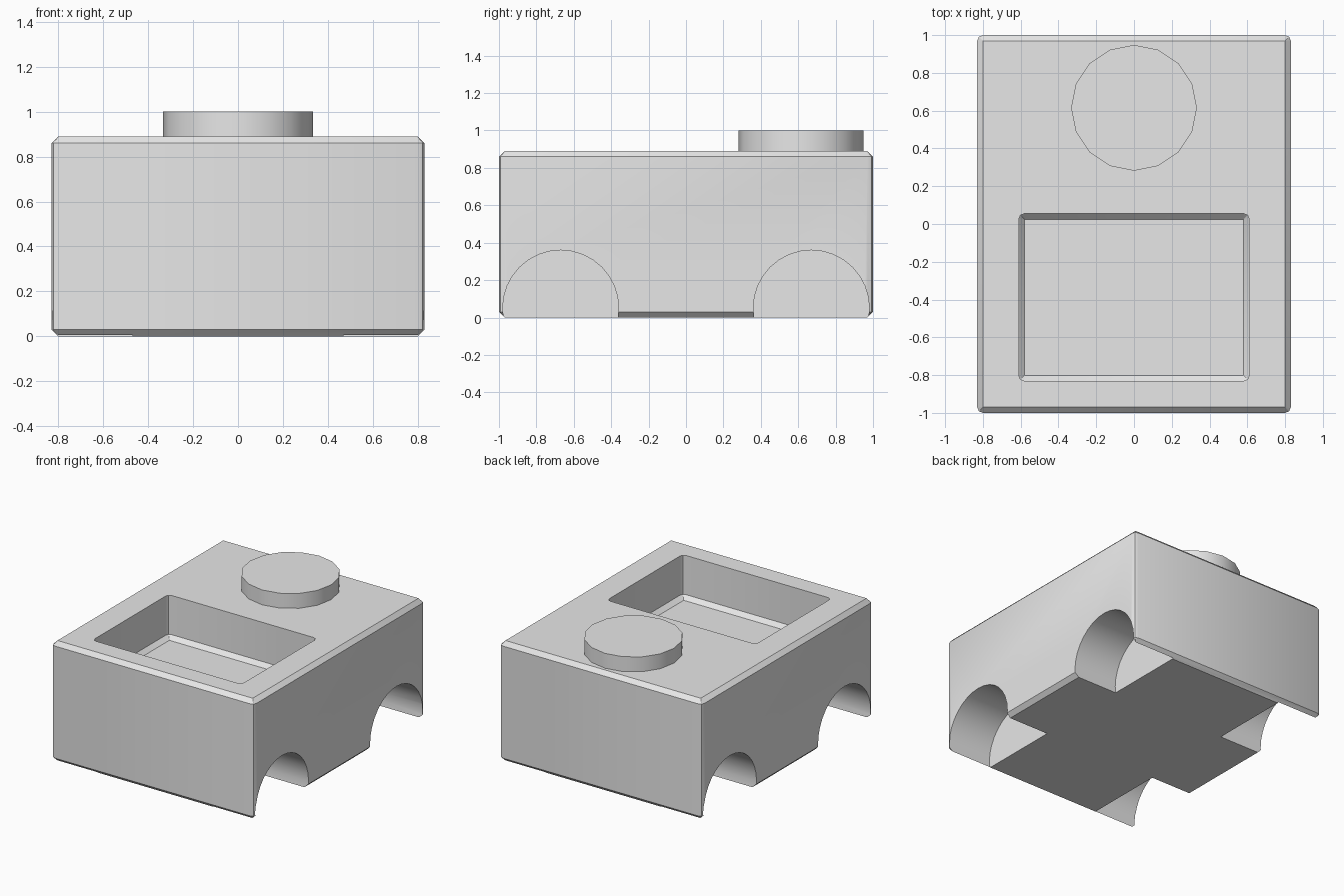
import bpy, bmesh, math
from mathutils import Matrix

cube = bpy.data.objects.get("Cube")
if cube:
    bpy.data.objects.remove(cube, do_unlink=True)

GREY = (0.8, 0.8, 0.8, 1)
grey = bpy.data.materials.new("light grey")
grey.use_nodes = True
grey.diffuse_color = GREY
grey.node_tree.nodes["Principled BSDF"].inputs["Base Color"].default_value = GREY

BEVEL = 0.03


def make_object(name, bm):
    bmesh.ops.recalc_face_normals(bm, faces=bm.faces)
    mesh = bpy.data.meshes.new(name)
    bm.to_mesh(mesh)
    bm.free()
    mesh.materials.append(grey)
    obj = bpy.data.objects.new(name, mesh)
    bpy.context.collection.objects.link(obj)
    return obj


def rounded_block(name, half_x, half_y, centre_y, levels):
    """Loft a rectangle with rounded upright corners through (inset, z) levels."""
    bm = bmesh.new()
    rings = []
    for inset, z in levels:
        radius = max(BEVEL - inset, 0.003)
        ring = []
        for quarter, (sx, sy) in enumerate([(1, 1), (-1, 1), (-1, -1), (1, -1)]):
            for step in range(3):
                a = math.radians(quarter * 90 + step * 45)
                ring.append(bm.verts.new((
                    sx * (half_x - inset - radius) + radius * math.cos(a),
                    centre_y + sy * (half_y - inset - radius) + radius * math.sin(a),
                    z)))
        rings.append(ring)
    for low, high in zip(rings, rings[1:]):
        for i in range(len(low)):
            j = (i + 1) % len(low)
            bm.faces.new((low[i], low[j], high[j], high[i]))
    bm.faces.new(rings[0][::-1])
    bm.faces.new(rings[-1])
    return make_object(name, bm)


def cylinder(name, sides, radius, length, centre, along_x=False):
    bm = bmesh.new()
    turn = Matrix.Rotation(math.pi / 2, 4, 'Y') if along_x else Matrix()
    bmesh.ops.create_cone(bm, cap_ends=True, segments=sides, radius1=radius,
                          radius2=radius, depth=length,
                          matrix=Matrix.Translation(centre) @ turn)
    return make_object(name, bm)


def smooth(obj):
    bpy.ops.object.select_all(action='DESELECT')
    obj.select_set(True)
    bpy.context.view_layer.objects.active = obj
    bpy.ops.object.shade_smooth_by_angle(angle=math.radians(30))


# Chamfered body block
TOP = 0.89
body = rounded_block("body", 0.83, 1.0, 0,
                     [(BEVEL, 0), (0, BEVEL), (0, TOP - BEVEL), (BEVEL, TOP)])

# Open pocket with a chamfered floor, and four wheel arches
FLOOR = 0.57
cutters = [rounded_block("pocket_cutter", 0.61, 0.443, -0.388,
                         [(BEVEL, FLOOR), (0, FLOOR + BEVEL), (0, 1.1)])]
for sx in (-1, 1):
    for sy in (-1, 1):
        cutters.append(cylinder("wheel_arch_cutter", 32, 0.31, 0.6,
                                (sx * 0.77, sy * 0.67, 0.05), along_x=True))

bpy.context.view_layer.objects.active = body
for cutter in cutters:
    cutter.hide_render = True
    cut = body.modifiers.new("cut", 'BOOLEAN')
    cut.operation = 'DIFFERENCE'
    cut.solver = 'EXACT'
    cut.object = cutter
    bpy.ops.object.modifier_apply(modifier=cut.name)
    bpy.data.objects.remove(cutter, do_unlink=True)
smooth(body)

# Round stud on the rear deck
stud = cylinder("stud", 16, 0.333, 0.13, (0, 0.615, 0.935))
smooth(stud)
